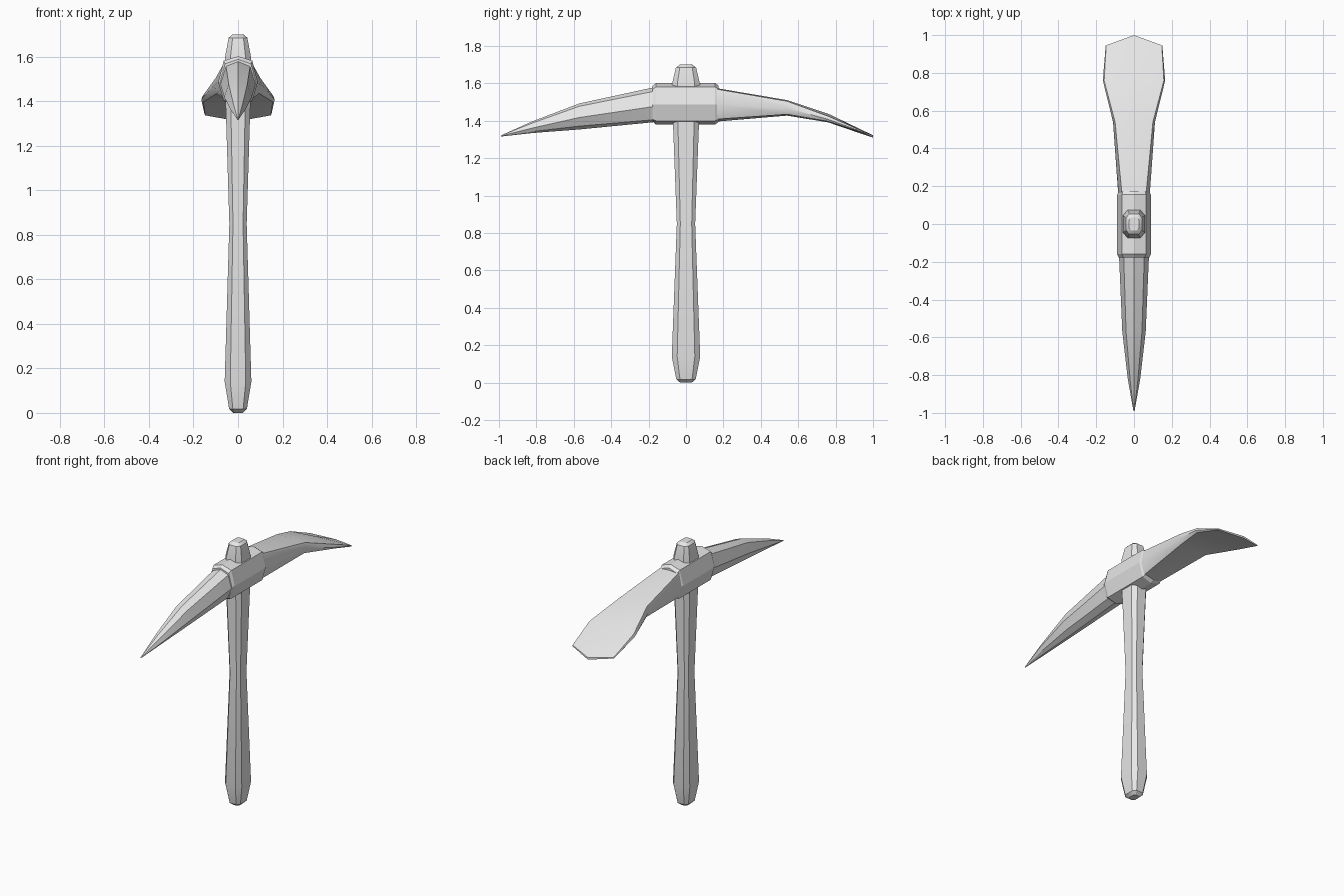
import bpy
import bmesh
import math

if "Cube" in bpy.data.objects:
    bpy.data.objects.remove(bpy.data.objects["Cube"], do_unlink=True)

grey = bpy.data.materials.new("light grey")
grey.use_nodes = True
grey.diffuse_color = (0.8, 0.8, 0.8, 1)
grey.node_tree.nodes["Principled BSDF"].inputs["Base Color"].default_value = (0.8, 0.8, 0.8, 1)


def loft(name, rings, angle):
    """Skin closed rings of points in order and cap both ends."""
    bm = bmesh.new()
    loops = [[bm.verts.new(p) for p in ring] for ring in rings]
    n = len(loops[0])
    for a, b in zip(loops, loops[1:]):
        for i in range(n):
            j = (i + 1) % n
            bm.faces.new((a[i], a[j], b[j], b[i]))
    bm.faces.new(loops[0])
    bm.faces.new(loops[-1])
    bmesh.ops.remove_doubles(bm, verts=bm.verts, dist=0.0005)
    bmesh.ops.recalc_face_normals(bm, faces=bm.faces)
    mesh = bpy.data.meshes.new(name)
    bm.to_mesh(mesh)
    bm.free()
    mesh.materials.append(grey)
    obj = bpy.data.objects.new(name, mesh)
    bpy.context.collection.objects.link(obj)
    bpy.ops.object.select_all(action="DESELECT")
    obj.select_set(True)
    bpy.context.view_layer.objects.active = obj
    bpy.ops.object.shade_smooth_by_angle(angle=math.radians(angle))
    return obj


def octagon(z, rx, ry):
    """Chamfered rectangle across the handle."""
    cx, cy = rx * 0.58, ry * 0.62
    return [(rx, -cy, z), (rx, cy, z), (cx, ry, z), (-cx, ry, z),
            (-rx, cy, z), (-rx, -cy, z), (-cx, -ry, z), (cx, -ry, z)]


def head_ring(y, top, shoulder, middle, low, bottom, w_top, w_mid, w_low):
    """Mirrored eight-sided section across the head, heights then half widths."""
    half = [(w_top, shoulder), (w_mid, middle), (w_low, low)]
    return ([(0, y, top)] + [(x, y, z) for x, z in half] + [(0, y, bottom)]
            + [(-x, y, z) for x, z in reversed(half)])


# Waisted handle with its tapered foot
loft("handle", [octagon(*r) for r in [
    (0.0, 0.022, 0.03), (0.018, 0.04, 0.052), (0.14, 0.06, 0.076),
    (0.85, 0.039, 0.049), (1.4, 0.056, 0.07), (1.5, 0.056, 0.07)]], 30)

# Tapered knob above the head
loft("handle_top", [octagon(*r) for r in [
    (1.5, 0.058, 0.074), (1.6, 0.058, 0.074),
    (1.685, 0.042, 0.054), (1.7, 0.026, 0.034)]], 30)

# Collar with bevelled ends
loft("head_collar", [head_ring(*r) for r in [
    (-0.178, 1.588, 1.568, 1.487, 1.408, 1.395, 0.058, 0.08, 0.058),
    (-0.16, 1.602, 1.582, 1.487, 1.4, 1.38, 0.064, 0.089, 0.064),
    (0.155, 1.602, 1.582, 1.487, 1.4, 1.38, 0.064, 0.089, 0.064),
    (0.175, 1.588, 1.568, 1.487, 1.408, 1.395, 0.058, 0.08, 0.058)]], 20)

# Pointed front pick
loft("pick", [head_ring(*r) for r in [
    (-0.15, 1.584, 1.562, 1.48, 1.408, 1.395, 0.055, 0.08, 0.05),
    (-0.57, 1.493, 1.478, 1.418, 1.372, 1.354, 0.042, 0.062, 0.037),
    (-0.82, 1.398, 1.389, 1.362, 1.343, 1.335, 0.021, 0.033, 0.02),
    (-0.99, 1.322, 1.321, 1.319, 1.317, 1.316, 0.002, 0.003, 0.002)]], 20)

# Flared rear blade, thinning to a pointed cutting edge
blade = [head_ring(*r) for r in [
    (0.15, 1.577, 1.572, 1.487, 1.408, 1.395, 0.063, 0.083, 0.06),
    (0.54, 1.511, 1.505, 1.468, 1.435, 1.428, 0.1, 0.111, 0.095),
    (0.76, 1.438, 1.425, 1.408, 1.397, 1.392, 0.158, 0.165, 0.156),
    (0.945, 1.349, 1.345, 1.341, 1.337, 1.336, 0.147, 0.15, 0.147)]]
# Bow the last ring forward at its centre line
blade[-1] = [(x, 1.0 - 0.055 * abs(x) / 0.15, z - 0.026 * (1 - abs(x) / 0.15))
             for x, y, z in blade[-1]]
loft("blade", blade, 35)
